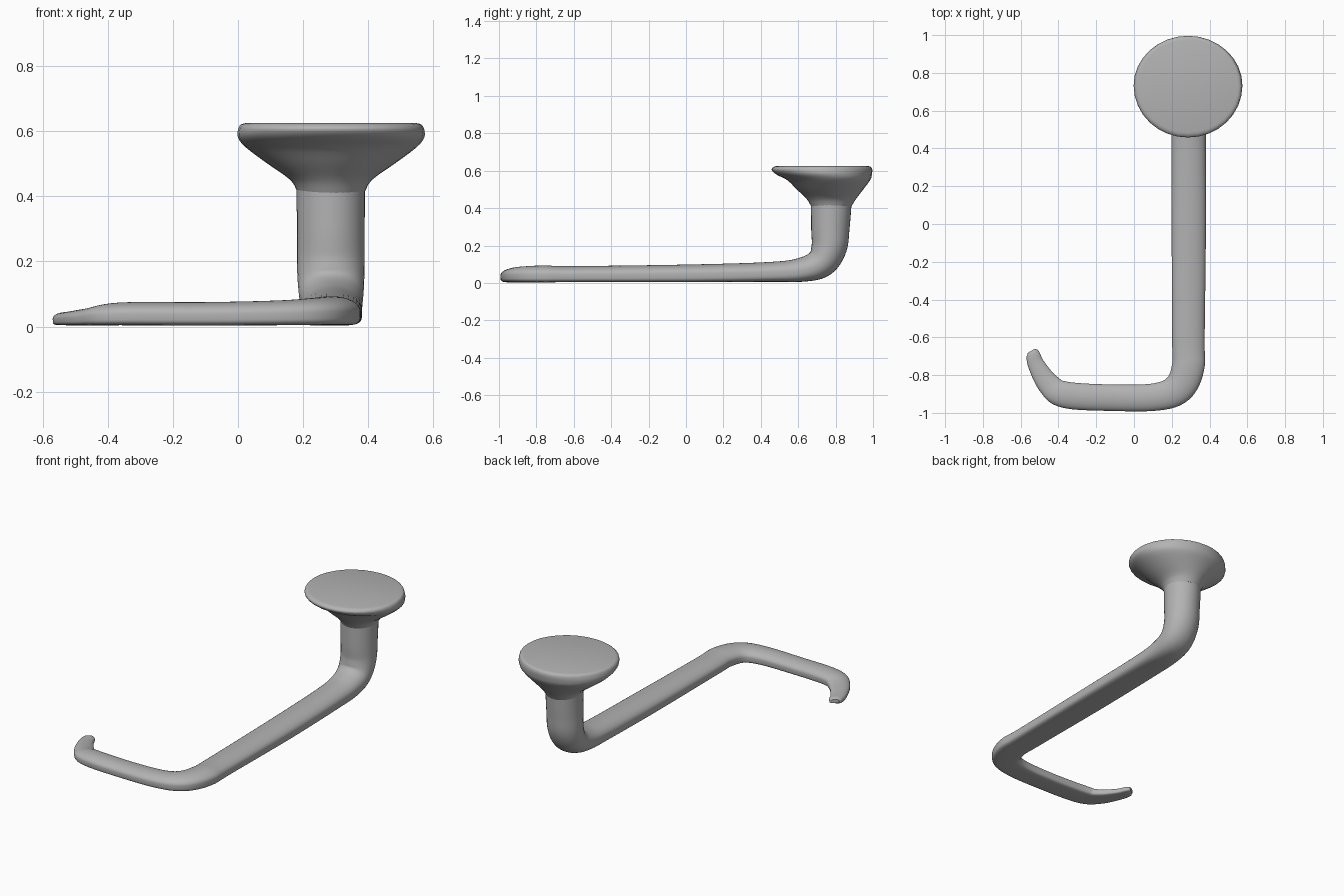
import bpy, bmesh, math
from mathutils import Vector

default = bpy.data.objects.get("Cube")
if default:
    bpy.data.objects.remove(default, do_unlink=True)

grey = bpy.data.materials.new("plain grey")
grey.use_nodes = True
color = (0.45, 0.45, 0.45, 1)
grey.diffuse_color = color
grey.node_tree.nodes["Principled BSDF"].inputs["Base Color"].default_value = color

SIDES = 32
ANGLES = [math.tau * i / SIDES for i in range(SIDES)]


def skin(name, rings):
    """Bridge closed rings of points into a capped, smooth tube."""
    bm = bmesh.new()
    loops = [[bm.verts.new(p) for p in ring] for ring in rings]
    for a, b in zip(loops, loops[1:]):
        for i in range(SIDES):
            j = (i + 1) % SIDES
            bm.faces.new((a[i], a[j], b[j], b[i]))
    bm.faces.new(loops[0][::-1])
    bm.faces.new(loops[-1])
    bmesh.ops.recalc_face_normals(bm, faces=bm.faces)
    mesh = bpy.data.meshes.new(name)
    bm.to_mesh(mesh)
    bm.free()
    obj = bpy.data.objects.new(name, mesh)
    bpy.context.collection.objects.link(obj)
    mesh.materials.append(grey)
    bpy.ops.object.select_all(action="DESELECT")
    obj.select_set(True)
    bpy.context.view_layer.objects.active = obj
    bpy.ops.object.shade_smooth_by_angle(angle=math.radians(40))
    return obj


def spline(rows, steps=6):
    """Catmull-Rom interpolation of whole rows of values."""
    rows = [Vector(r) for r in rows]
    padded = [rows[0] * 2 - rows[1]] + rows + [rows[-1] * 2 - rows[-2]]
    out = []
    for a, b, c, d in zip(padded, padded[1:], padded[2:], padded[3:]):
        for k in range(steps):
            t = k / steps
            out.append((b * 2 + (c - a) * t + (a * 2 - b * 5 + c * 4 - d) * t**2
                        + (b * 3 - a - c * 3 + d) * t**3) / 2)
    return out + [rows[-1]]


def section(center, side, up, width, height, flat):
    """Oval whose underside is squared off by the flat amount."""
    ring = []
    for a in ANGLES:
        u, v = math.cos(a), math.sin(a)
        if v < 0:
            power = 1 - 0.6 * flat
            u = math.copysign(abs(u) ** power, u)
            v = -abs(v) ** power
        ring.append(center + side * u * width + up * v * height)
    return ring


# Bent rod: x, y, z, half width, half height, from the hooked tip to the post
path = spline([
    (-.545, -.672, .024, .022, .012, 1),
    (-.535, -.69, .024, .036, .019, 1),
    (-.515, -.75, .025, .045, .021, 1),
    (-.45, -.85, .03, .06, .027, 1),
    (-.36, -.905, .039, .07, .035, 1),
    (-.1, -.92, .039, .07, .036, 1),
    (.12, -.915, .042, .073, .038, 1),
    (.235, -.87, .046, .082, .042, 1),
    (.286, -.76, .048, .086, .045, 1),
    (.288, -.6, .047, .086, .043, 1),
    (.29, 0, .051, .091, .047, 1),
    (.289, .45, .059, .091, .053, .8),
    (.288, .62, .071, .094, .065, .5),
    (.286, .72, .108, .1, .082, .1),
    (.285, .765, .19, .104, .095, 0),
    (.285, .772, .3, .104, .103, 0),
    (.285, .778, .46, .106, .11, 0),
])
rings = []
for i, p in enumerate(path):
    before, after = path[max(i - 1, 0)], path[min(i + 1, len(path) - 1)]
    tangent = Vector((after - before)[:3]).normalized()
    heading = Vector((tangent.x, tangent.y, 0))
    if heading.length > 0.5:
        side = heading.normalized().cross(Vector((0, 0, 1)))
    across = (side - tangent * side.dot(tangent)).normalized()
    rings.append(section(Vector(p[:3]), across, across.cross(tangent), *p[3:]))
skin("bent_rod", rings)

# Flared round plate: height, centre y, half width, half depth
flare = spline([
    (.41, .777, .102, .108),
    (.45, .777, .125, .133),
    (.5, .77, .195, .178),
    (.55, .763, .262, .222),
    (.58, .738, .286, .256),
    (.605, .727, .286, .269),
    (.62, .729, .278, .26),
    (.625, .73, .262, .245),
], 3)
skin("flared_plate", [[(.286 + w * math.cos(a), y + d * math.sin(a), z)
                       for a in ANGLES] for z, y, w, d in flare])
